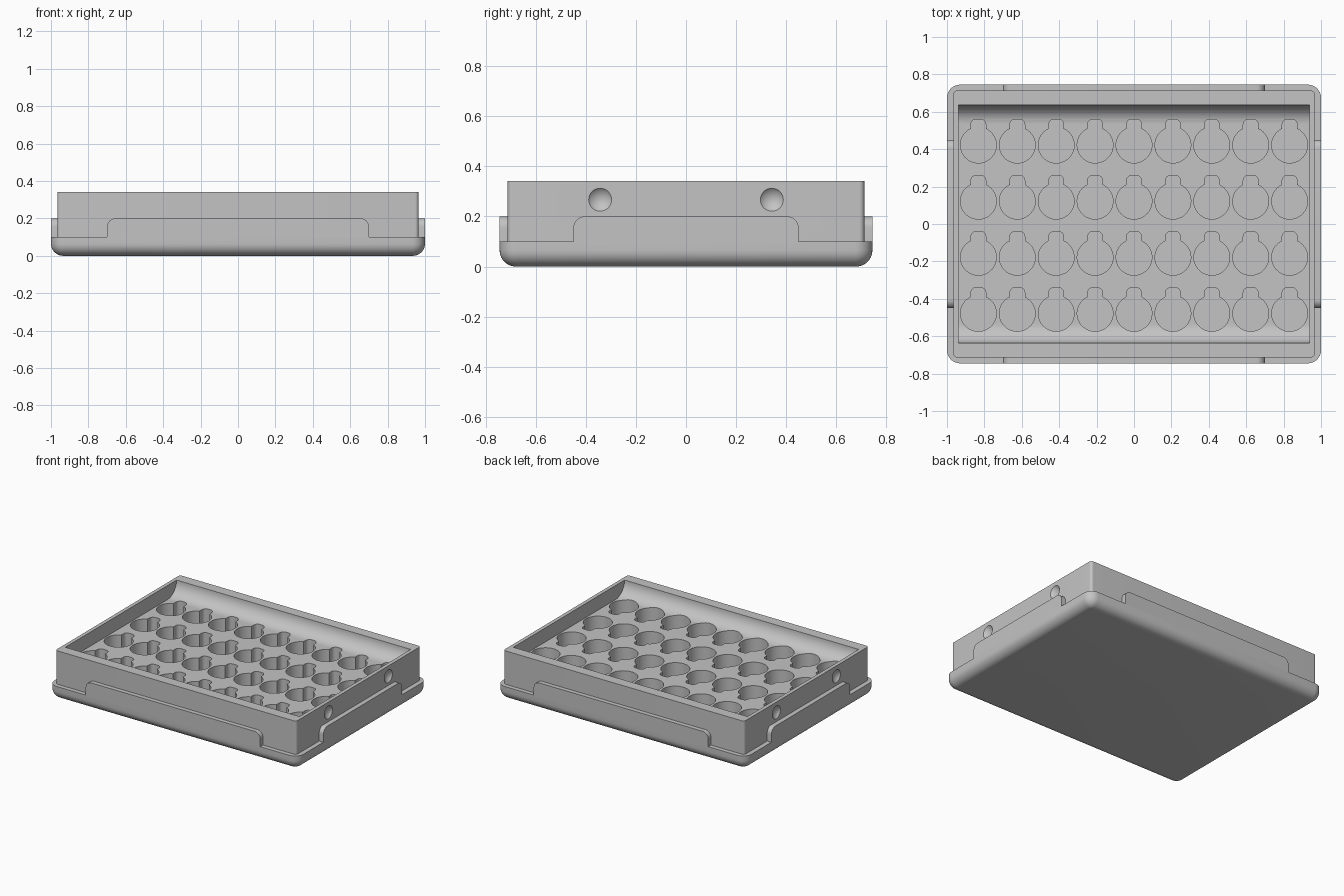
import bpy
import bmesh
from math import pi, sin, cos, asin, radians
from mathutils import Vector, Matrix

cube = bpy.data.objects.get("Cube")
if cube:
    bpy.data.objects.remove(cube, do_unlink=True)

grey = bpy.data.materials.new("plastic_grey")
grey.use_nodes = True
grey.diffuse_color = (0.55, 0.55, 0.55, 1)
grey.node_tree.nodes["Principled BSDF"].inputs["Base Color"].default_value = (0.55, 0.55, 0.55, 1)


def arc(cx, cy, r, start, end, n=8):
    """Points on an arc, angles in degrees."""
    angles = [radians(start + (end - start) * i / n) for i in range(n + 1)]
    return [(cx + r * cos(a), cy + r * sin(a)) for a in angles]


def rounded_rect(hx, hy, r):
    pts = []
    for sx, sy, a in ((1, 1, 0), (-1, 1, 90), (-1, -1, 180), (1, -1, 270)):
        pts += arc(sx * (hx - r), sy * (hy - r), r, a, a + 90)
    return pts


def loft(bm, rings):
    """Closed solid through rings of 3D points."""
    loops = [[bm.verts.new(p) for p in ring] for ring in rings]
    n = len(loops[0])
    for low, high in zip(loops, loops[1:]):
        for i in range(n):
            j = (i + 1) % n
            bm.faces.new((low[i], low[j], high[j], high[i]))
    bm.faces.new(loops[0][::-1])
    bm.faces.new(loops[-1])


def prism(bm, outline, low, high, frame=None):
    """Extrude a 2D outline along local z, then place it with a frame matrix."""
    frame = frame or Matrix()
    loft(bm, [[frame @ Vector((x, y, z)) for x, y in outline] for z in (low, high)])


def finish(name, bm):
    bmesh.ops.recalc_face_normals(bm, faces=bm.faces[:])
    mesh = bpy.data.meshes.new(name)
    bm.to_mesh(mesh)
    bm.free()
    mesh.materials.append(grey)
    ob = bpy.data.objects.new(name, mesh)
    bpy.context.collection.objects.link(ob)
    return ob


def activate(ob):
    bpy.ops.object.select_all(action='DESELECT')
    ob.select_set(True)
    bpy.context.view_layer.objects.active = ob


def smooth(ob):
    activate(ob)
    bpy.ops.object.shade_smooth_by_angle(angle=radians(30))


def cut(ob, cutter):
    cutter.hide_render = True
    activate(ob)
    mod = ob.modifiers.new("cut", 'BOOLEAN')
    mod.operation = 'DIFFERENCE'
    mod.solver = 'EXACT'
    mod.object = cutter
    bpy.ops.object.modifier_apply(modifier=mod.name)
    bpy.data.objects.remove(cutter, do_unlink=True)


HX, HY = 1.0, 0.745            # base half sizes
TX, TY, TOP = 0.966, 0.713, 0.342   # tray half sizes and top
LEDGE, RIM, FLOOR = 0.1, 0.2, 0.24

# Base with rounded corners and a rounded lower edge
bm = bmesh.new()
fillet, corner = 0.065, 0.07
levels = []
for i in range(9):
    a = pi / 2 * i / 8
    levels.append((fillet * (1 - sin(a)), fillet * (1 - cos(a))))
levels.append((0, LEDGE))
loft(bm, [[(x, y, z) for x, y in rounded_rect(HX - d, HY - d, corner - d)] for d, z in levels])
smooth(finish("base", bm))

# Raised rim on each side, with rounded upper ends
bm = bmesh.new()
sides = ((0, HY, TY, 0.70), (90, HX, TX, 0.45), (180, HY, TY, 0.70), (270, HX, TX, 0.45))
for turn, outer, inner, half in sides:
    r = 0.045
    outline = [(-half, LEDGE), (half, LEDGE)]
    outline += arc(half - r, RIM - r, r, 0, 90) + arc(r - half, RIM - r, r, 90, 180)
    frame = Matrix.Rotation(radians(turn), 4, 'Z') @ Matrix.Rotation(pi / 2, 4, 'X')
    prism(bm, outline, inner - 0.004, outer, frame)
smooth(finish("base_rims", bm))

# Upper tray block
bm = bmesh.new()
prism(bm, rounded_rect(TX, TY, 0.02), LEDGE - 0.01, TOP)
tray = finish("tray", bm)

# Recess with curved front and back walls, extruded along x
bm = bmesh.new()
half, r = 0.637, TOP - FLOOR
outline = arc(r - half, TOP, r, 180, 270, 12) + arc(half - r, TOP, r, 270, 360, 12)
outline += [(half, TOP + 0.1), (-half, TOP + 0.1)]
along_x = Matrix(((0, 0, 1, 0), (1, 0, 0, 0), (0, 1, 0, 0), (0, 0, 0, 1)))
prism(bm, outline, -0.939, 0.939, along_x)
cut(tray, finish("recess_cutter", bm))

# Grid of round pockets, each with a rounded slot towards the back
bm = bmesh.new()
radius, slot, tip, r = 0.096, 0.04, 0.138, 0.028
edge = asin(slot / radius) * 180 / pi
keyhole = arc(0, 0, radius, 90 + edge, 450 - edge, 32)
keyhole += arc(slot - r, tip - r, r, 0, 90, 5) + arc(r - slot, tip - r, r, 90, 180, 5)
for row in range(4):
    for col in range(9):
        place = Matrix.Translation(((col - 4) * 0.208, 0.422 - row * 0.3, 0))
        prism(bm, keyhole, 0.11, TOP + 0.05, place)
cut(tray, finish("pocket_cutter", bm))

# Shallow round dimples on the two ends
bm = bmesh.new()
depth, chord = 0.02, 0.046
ball = (chord ** 2 + depth ** 2) / (2 * depth)
for sx in (-1, 1):
    for sy in (-1, 1):
        place = Matrix.Translation((sx * (TX - depth + ball), sy * 0.343, 0.267))
        place = place @ Matrix.Rotation(pi / 2, 4, 'Y')
        bmesh.ops.create_uvsphere(bm, u_segments=32, v_segments=32, radius=ball, matrix=place)
cut(tray, finish("dimple_cutter", bm))
smooth(tray)
